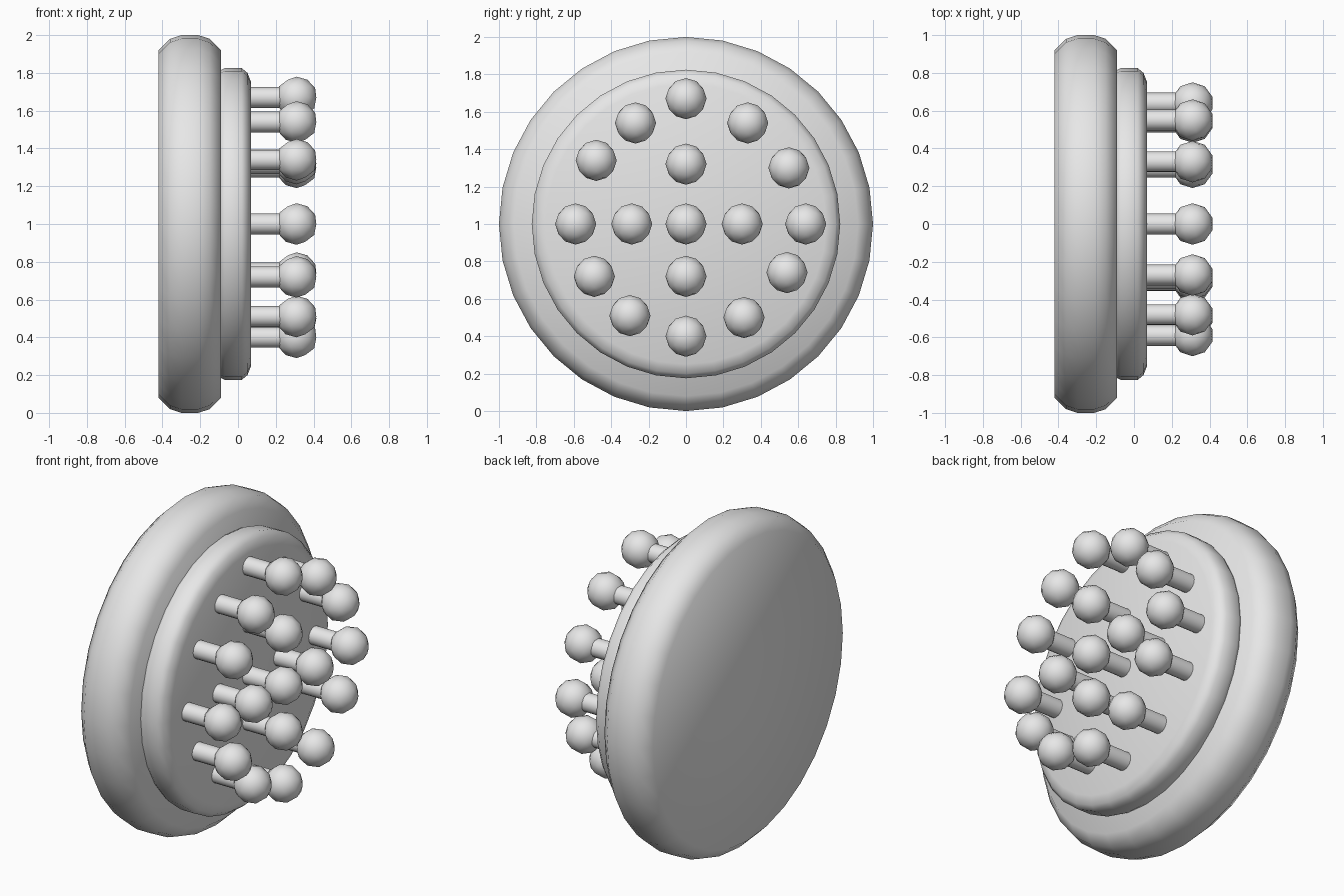
import bpy
import bmesh
import math
from mathutils import Matrix

SIDES = 32
CENTRE_Z = 1.0

cube = bpy.data.objects.get("Cube")
if cube:
    bpy.data.objects.remove(cube, do_unlink=True)

grey = bpy.data.materials.new("plain_grey")
grey.use_nodes = True
grey.diffuse_color = (0.8, 0.8, 0.8, 1)
grey.node_tree.nodes["Principled BSDF"].inputs["Base Color"].default_value = grey.diffuse_color


def add_object(name, bm, location, sharp_angle):
    """Turn a bmesh into a smooth-shaded grey object."""
    bmesh.ops.recalc_face_normals(bm, faces=bm.faces)
    mesh = bpy.data.meshes.new(name)
    bm.to_mesh(mesh)
    bm.free()
    mesh.materials.append(grey)
    obj = bpy.data.objects.new(name, mesh)
    obj.location = location
    bpy.context.collection.objects.link(obj)
    bpy.ops.object.select_all(action="DESELECT")
    obj.select_set(True)
    bpy.context.view_layer.objects.active = obj
    bpy.ops.object.shade_smooth_by_angle(angle=math.radians(sharp_angle))
    return obj


def turned_disc(name, profile):
    """Revolve (x, radius) points about the x axis and cap both ends."""
    bm = bmesh.new()
    rings = []
    for x, radius in profile:
        angles = [math.tau * i / SIDES for i in range(SIDES)]
        rings.append([bm.verts.new((x, radius * math.cos(a), radius * math.sin(a)))
                      for a in angles])
    for ring, following in zip(rings, rings[1:]):
        for i in range(SIDES):
            j = (i + 1) % SIDES
            bm.faces.new((ring[i], ring[j], following[j], following[i]))
    bm.faces.new(rings[0])
    bm.faces.new(rings[-1])
    return add_object(name, bm, (0, 0, CENTRE_Z), 80)


# Wide rounded back plate and the narrower raised plate on it
turned_disc("back_plate", [(-0.42, 0.92), (-0.36, 0.98), (-0.30, 1.0),
                           (-0.21, 1.0), (-0.15, 0.98), (-0.09, 0.92)])
turned_disc("raised_plate", [(-0.10, 0.81), (-0.07, 0.825), (0.02, 0.825),
                             (0.05, 0.80), (0.07, 0.75)])

# Pin positions as (y, z)
pins = [
    (0, 1.67), (-0.27, 1.54), (0.33, 1.54),
    (-0.48, 1.34), (0, 1.32), (0.55, 1.30),
    (-0.59, 1), (-0.29, 1), (0, 1), (0.3, 1), (0.64, 1),
    (-0.49, 0.72), (0, 0.72), (0.54, 0.74),
    (-0.3, 0.51), (0.31, 0.5), (0, 0.4),
]

for number, (y, z) in enumerate(pins, 1):
    # Stem running out of the raised plate
    stem = bmesh.new()
    bmesh.ops.create_cone(stem, cap_ends=True, segments=16, radius1=0.055,
                          radius2=0.055, depth=0.24,
                          matrix=Matrix.Rotation(math.pi / 2, 4, "Y"))
    add_object(f"pin_stem_{number}", stem, (0.16, y, z), 40)

    # Ball on the end of the stem
    ball = bmesh.new()
    bmesh.ops.create_icosphere(ball, subdivisions=2, radius=0.11)
    add_object(f"pin_ball_{number}", ball, (0.31, y, z), 80)
